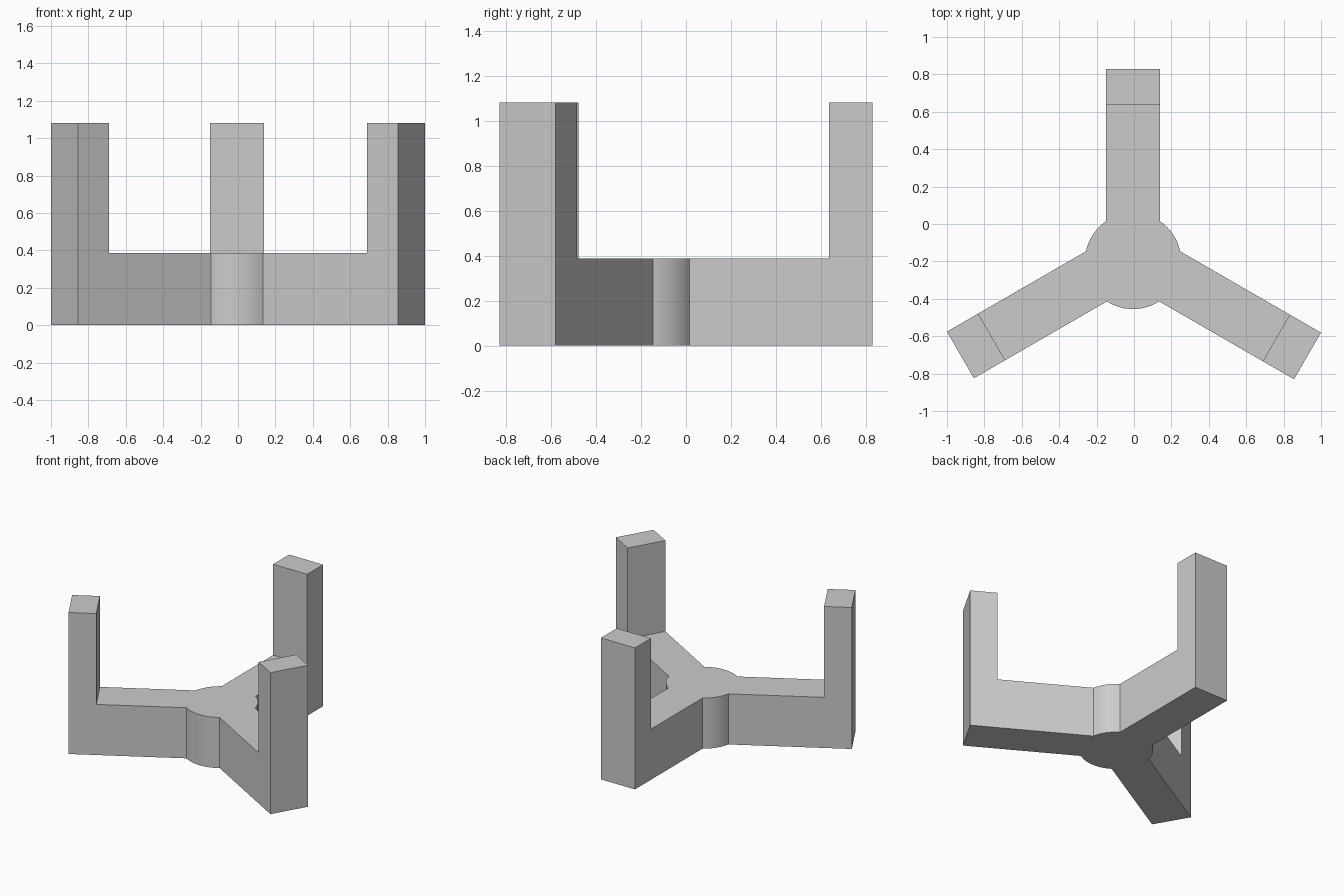
import bpy, bmesh, math
from mathutils import Vector

cube = bpy.data.objects.get("Cube")
if cube:
    bpy.data.objects.remove(cube, do_unlink=True)

CENTRE = Vector((-0.005, -0.167))       # where the arm axes meet
HUB, RADIUS = Vector((-0.005, -0.198)), 0.257
HALF, POST = 0.144, 0.193               # arm half width, post depth
ARM_TOP, POST_TOP = 0.387, 1.082
ARMS = [(90, 0.997), (210, 1.066), (330, 1.077)]   # direction, length
ARC_STEPS = 12

grey = bpy.data.materials.new("plain grey")
grey.use_nodes = True
colour = (0.6, 0.6, 0.6, 1)
grey.diffuse_color = colour
grey.node_tree.nodes["Principled BSDF"].inputs["Base Color"].default_value = colour


def arm_points(angle, length):
    """Hub, post and tip corners of an arm, on its right then its left."""
    a = math.radians(angle)
    along = Vector((math.cos(a), math.sin(a)))
    across = Vector((-along.y, along.x))
    sides = []
    for s in (-1, 1):
        edge = CENTRE + across * HALF * s
        rel = edge - HUB
        d = rel.dot(along)
        t = -d + math.sqrt(d * d - rel.length_squared + RADIUS ** 2)
        sides.append([edge + along * k for k in (t, length - POST, length)])
    return sides


def hub_arc(start, end):
    """Points on the hub strictly between two arm edges, anticlockwise."""
    a = math.atan2(*(start - HUB).yx)
    sweep = (math.atan2(*(end - HUB).yx) - a) % math.tau
    for i in range(1, ARC_STEPS):
        b = a + sweep * i / ARC_STEPS
        yield HUB + RADIUS * Vector((math.cos(b), math.sin(b)))


def raise_faces(bm, faces, height):
    new = bmesh.ops.extrude_face_region(bm, geom=faces)["geom"]
    verts = [v for v in new if isinstance(v, bmesh.types.BMVert)]
    bmesh.ops.translate(bm, verts=verts, vec=(0, 0, height))
    return [f for f in new if isinstance(f, bmesh.types.BMFace)]


bm = bmesh.new()


def vert(p):
    return bm.verts.new((p.x, p.y, 0))


# Plan: hub with three arms, and a separate footprint for each post
arms = [arm_points(*arm) for arm in ARMS]
outline, footprints = [], []
for i, (right, left) in enumerate(arms):
    r_hub, r_post, r_tip = map(vert, right)
    l_hub, l_post, l_tip = map(vert, left)
    outline += [r_hub, r_post, l_post, l_hub]
    footprints.append((r_post, r_tip, l_tip, l_post))
    outline += map(vert, hub_arc(left[0], arms[(i + 1) % 3][0][0]))
plan = [bm.faces.new(outline)] + [bm.faces.new(f) for f in footprints]

# Arms and hub first, then the posts out of the arm ends
tops = raise_faces(bm, plan, ARM_TOP)
posts = [f for f in tops if len(f.verts) == 4]
raise_faces(bm, posts, POST_TOP - ARM_TOP)

# Merge the coplanar walls and undersides
bmesh.ops.recalc_face_normals(bm, faces=bm.faces)
bmesh.ops.dissolve_limit(bm, angle_limit=math.radians(0.5),
                         verts=bm.verts, edges=bm.edges)

mesh = bpy.data.meshes.new("three_arm_stand")
bm.to_mesh(mesh)
bm.free()
mesh.materials.append(grey)
stand = bpy.data.objects.new("three_arm_stand", mesh)
bpy.context.collection.objects.link(stand)

bpy.ops.object.select_all(action='DESELECT')
stand.select_set(True)
bpy.context.view_layer.objects.active = stand
bpy.ops.object.shade_smooth_by_angle(angle=math.radians(25))
